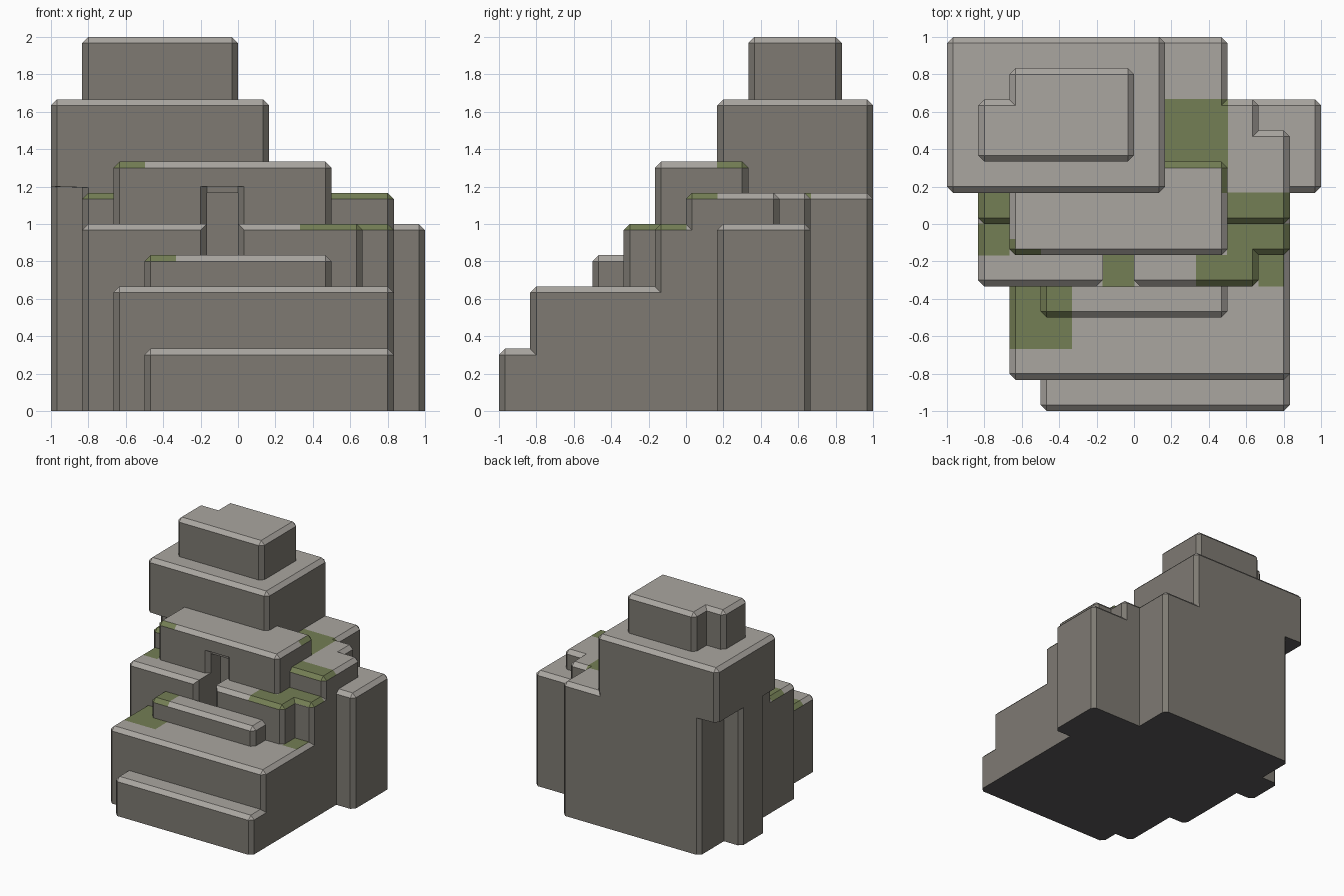
import bpy, bmesh

if "Cube" in bpy.data.objects:
    bpy.data.objects.remove(bpy.data.objects["Cube"])

U = 1 / 6      # layout grid of the blocks
C = 0.033      # chamfer width


def prism(name, pts, z0, z1, chamfer=True):
    """Extrude a counter-clockwise outline (in grid units) and chamfer rim and convex corners."""
    bm = bmesh.new()
    ring = [bm.verts.new((x * U, y * U, z0 * U)) for x, y in pts]
    base = bm.faces.new(ring)
    ext = bmesh.ops.extrude_face_region(bm, geom=[base])
    top = [v for v in ext["geom"] if isinstance(v, bmesh.types.BMVert)]
    bmesh.ops.translate(bm, verts=top, vec=(0, 0, (z1 - z0) * U))
    bmesh.ops.recalc_face_normals(bm, faces=bm.faces)
    if chamfer:
        edges = []
        for e in bm.edges:
            a, b = e.verts
            upright = abs(a.co.z - b.co.z) > 1e-4
            rim = min(a.co.z, b.co.z) > z1 * U - 1e-4
            if rim or (upright and e.is_convex):
                edges.append(e)
        bmesh.ops.bevel(bm, geom=edges, offset=C, offset_type='OFFSET',
                        segments=1, profile=0.5, affect='EDGES')
    me = bpy.data.meshes.new(name)
    bm.to_mesh(me)
    bm.free()
    ob = bpy.data.objects.new(name, me)
    bpy.context.collection.objects.link(ob)
    return ob


def box(name, x0, x1, y0, y1, z0, z1, chamfer=True):
    return prism(name, [(x0, y0), (x1, y0), (x1, y1), (x0, y1)], z0, z1, chamfer)


def combine(target, other, op):
    mod = target.modifiers.new("combine", 'BOOLEAN')
    mod.operation, mod.solver, mod.object = op, 'EXACT', other
    bpy.context.view_layer.objects.active = target
    bpy.ops.object.modifier_apply(modifier=mod.name)
    bpy.data.objects.remove(other)


# Main body reaching the back wall
rock = prism("stepped_rock", [(-5, 0), (5, 0), (5, 3), (4, 3), (4, 4), (3, 4), (3, 6), (-5, 6)], 0, 7)

# Overhanging shoulder; its left front underside is lifted
shoulder = box("shoulder", -6, 1, 1, 6, 7, 10)
for v in shoulder.data.vertices:
    if v.co.x < -0.95 and v.co.z < 1.2:
        v.co.z += C

parts = [
    # Steps at the front
    box("bottom_step", -3, 5, -6, -4.5, 0, 2),
    box("broad_step", -4, 5, -5, 0.4, 0, 4),
    box("thin_ledge", -3, 3, -3, -1.5, 3, 5),
    prism("middle_terrace", [(-5, -2), (4, -2), (4, -1), (5, -1), (5, 0.6), (-5, 0.6)], 0, 6),
    box("upper_step", -4, 3, -1, 2, 5, 8),
    # Side buttresses
    box("right_buttress", 2.5, 6, 1, 4, 0, 6),
    box("left_buttress", -6, -4.5, 2, 4, 0, 7.6),
    # Top
    box("back_core", -5, 0.98, 1, 6, 5.5, 7.6),
    shoulder,
    prism("summit", [(-5, 2), (0, 2), (0, 5), (-4, 5), (-4, 4), (-5, 4)], 9.5, 12),
]
for p in parts:
    combine(rock, p, 'UNION')

# Doorway-like recess with flared mouths
cutters = [
    box("recess_cutter", -1, 0, -2, 0, 4.005, 7, False),
    prism("terrace_mouth_cutter", [(-1.2, -2.001), (0.2, -2.001), (0, -1.8), (-1, -1.8)], 4.005, 6.1, False),
    prism("upper_mouth_cutter", [(-1.4, -1.2), (0.4, -1.2), (0, -0.8), (-1, -0.8)], 6, 7.2, False),
]
for c in cutters:
    combine(rock, c, 'DIFFERENCE')

# Stone sides, lighter tops, dark underside, moss
for name, rgb in (("stone_side", (0.209, 0.195, 0.171)), ("stone_top", (0.402, 0.381, 0.352)),
                  ("stone_under", (0.105, 0.099, 0.101)), ("moss", (0.174, 0.209, 0.089))):
    mat = bpy.data.materials.new(name)
    mat.diffuse_color = (*rgb, 1)
    mat.use_nodes = True
    mat.node_tree.nodes["Principled BSDF"].inputs["Base Color"].default_value = mat.diffuse_color
    rock.data.materials.append(mat)

# Moss patches: x0, x1, y0, y1, z (grid units), chamfer only
patches = [
    (1, 3, 1.8, 4, 7, False), (3, 5, 0, 1, 7, False), (-5, -4, 0, 1, 7, False),
    (-5, -4, -1, 0, 6, False), (2, 4, -2, -1, 6, False), (3, 5, -1, 0, 6, False),
    (-4, -2, -4, -2, 4, False), (4, 4.8, -2, -1, 4, False), (-1, 0, -2, 0, 4, False),
    (-3, -2, -3, -2, 5, False), (-4, -3, -1, -0.5, 8, True), (1, 3, 1, 2, 8, True),
]
bm = bmesh.new()
bm.from_mesh(rock.data)
bm.normal_update()
for f in bm.faces:
    f.material_index = 1 if f.normal.z > 0.3 else 2 if f.normal.z < -0.5 else 0
for x0, x1, y0, y1, z, rim_only in patches:
    lo, hi = (x0 * U - 0.002, y0 * U - 0.002), (x1 * U + 0.002, y1 * U + 0.002)

    def level(f):
        zc = f.calc_center_median().z
        return f.normal.z > 0.3 and abs(zc - z * U) < 0.03 and not (rim_only and f.normal.z > 0.9)

    for axis, vals in ((0, (lo[0], hi[0])), (1, (lo[1], hi[1]))):
        for val in vals:
            co, no = [0, 0, 0], [0, 0, 0]
            co[axis], no[axis] = val, 1
            faces = [f for f in bm.faces if level(f)]
            geom = set(faces)
            for f in faces:
                geom.update(f.edges)
                geom.update(f.verts)
            bmesh.ops.bisect_plane(bm, geom=list(geom), dist=1e-5, plane_co=co, plane_no=no)
    for f in bm.faces:
        c = f.calc_center_median()
        if level(f) and lo[0] < c.x < hi[0] and lo[1] < c.y < hi[1]:
            f.material_index = 3
bm.to_mesh(rock.data)
bm.free()
